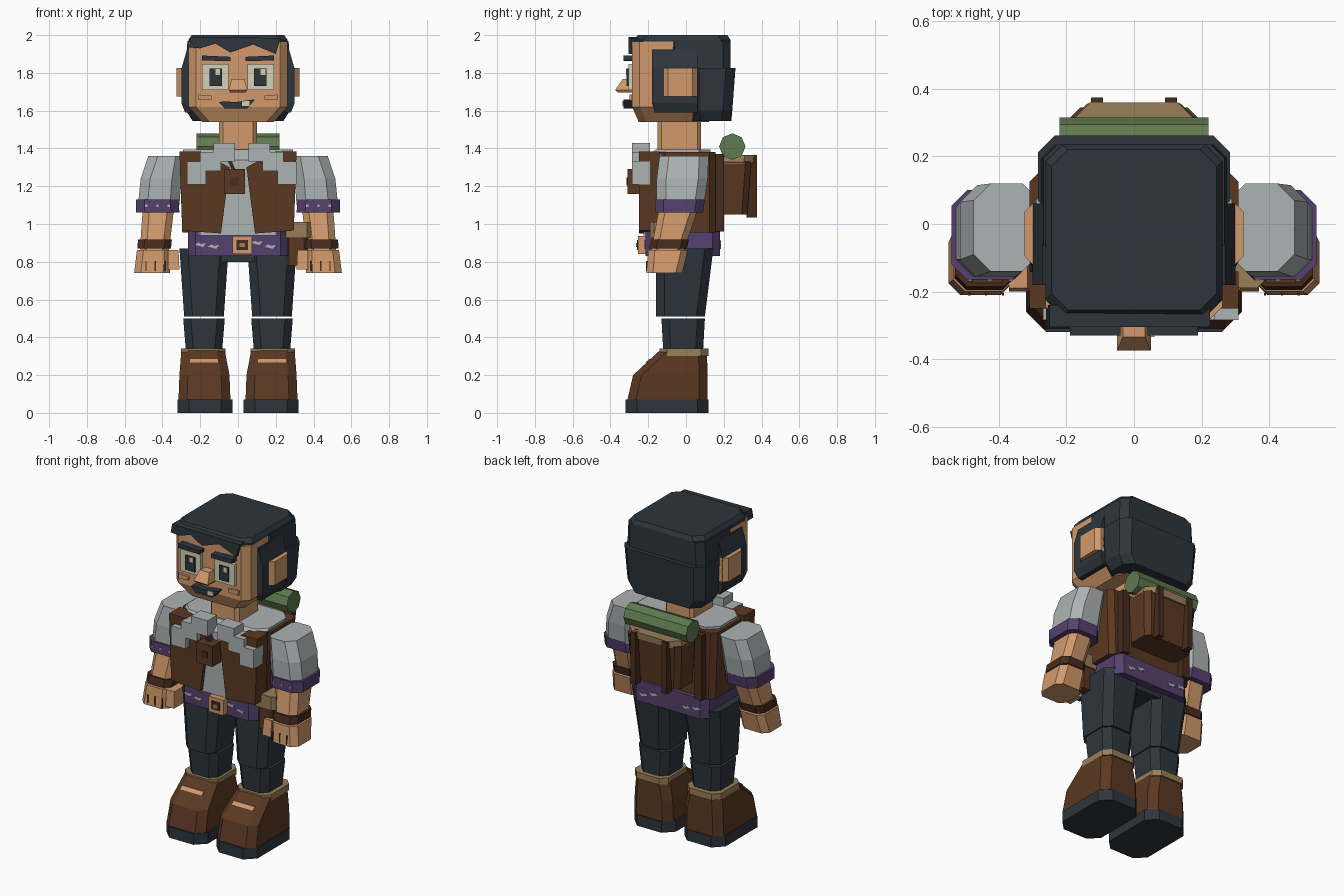
import bpy
import bmesh
import math

if "Cube" in bpy.data.objects:
    bpy.data.objects.remove(bpy.data.objects["Cube"], do_unlink=True)


def make_material(name, red, green, blue):
    """Flat colour from display values, stored as linear."""
    linear = [((c / 255 + .055) / 1.055) ** 2.4 for c in (red, green, blue)]
    material = bpy.data.materials.new(name)
    material.use_nodes = True
    material.diffuse_color = (*linear, 1)
    shader = next(n for n in material.node_tree.nodes if n.type == 'BSDF_PRINCIPLED')
    shader.inputs["Base Color"].default_value = (*linear, 1)
    return material


skin = make_material("skin", 209, 154, 108)
charcoal = make_material("charcoal", 45, 53, 60)
leather = make_material("leather_brown", 90, 56, 34)
dark_leather = make_material("dark_leather", 70, 43, 28)
purple = make_material("purple_cloth", 86, 65, 110)
shirt_grey = make_material("shirt_grey", 172, 178, 178)
green_cloth = make_material("green_cloth", 96, 122, 80)
tan = make_material("tan_canvas", 152, 126, 88)
cream = make_material("cream", 214, 208, 182)


def skin_rings(name, material, rings):
    """Join matching rings of points into a capped solid."""
    mesh = bpy.data.meshes.new(name)
    bm = bmesh.new()
    loops = [[bm.verts.new(point) for point in ring] for ring in rings]
    bm.faces.new(loops[0])
    bm.faces.new(loops[-1])
    for low, high in zip(loops, loops[1:]):
        for i in range(len(low)):
            j = (i + 1) % len(low)
            bm.faces.new((low[i], low[j], high[j], high[i]))
    bmesh.ops.recalc_face_normals(bm, faces=bm.faces)
    bm.to_mesh(mesh)
    bm.free()
    mesh.materials.append(material)
    thing = bpy.data.objects.new(name, mesh)
    bpy.context.collection.objects.link(thing)
    return thing


def flip(rings, centre):
    return [[(centre + centre - x, y, z) for x, y, z in ring] for ring in rings]


def emit(name, material, rings, pair, centre):
    if pair:
        skin_rings("left_" + name, material, rings)
        skin_rings("right_" + name, material, flip(rings, centre))
    else:
        skin_rings(name, material, rings)


def loft(name, material, *levels, cut=0, pair=False, centre=0):
    """Stack of rectangles (z, x0, x1, y0, y1) with corners cut off."""
    rings = []
    for z, x0, x1, y0, y1 in levels:
        c = cut
        if c:
            ring = [(x0 + c, y0), (x1 - c, y0), (x1, y0 + c), (x1, y1 - c),
                    (x1 - c, y1), (x0 + c, y1), (x0, y1 - c), (x0, y0 + c)]
        else:
            ring = [(x0, y0), (x1, y0), (x1, y1), (x0, y1)]
        rings.append([(x, y, z) for x, y in ring])
    emit(name, material, rings, pair, centre)


def box(name, material, x, y, z, **options):
    loft(name, material, (z[0], *x, *y), (z[1], *x, *y), **options)


def slab(name, material, outline, y, pair=False, centre=0):
    """Front outline of (x, z) points, extruded along y."""
    rings = [[(px, depth, pz) for px, pz in outline] for depth in y]
    emit(name, material, rings, pair, centre)


# Boots
box("boot_sole", charcoal, x=(.03, .32), y=(-.32, .12), z=(0, .07), cut=.06, pair=True)
loft("boot", leather, (.07, .04, .315, -.31, .115), (.2, .045, .31, -.28, .115),
     (.33, .07, .3, -.14, .11), cut=.045, pair=True)
box("boot_cuff", tan, x=(.067, .303), y=(-.14, .12), z=(.3, .34), cut=.04, pair=True)
loft("boot_lace", skin, (.268, .105, .255, -.214, -.18),
     (.285, .105, .255, -.195, -.16), pair=True)

# Legs
loft("shin", charcoal, (.32, .085, .275, -.12, .09), (.5, .07, .29, -.13, .1),
     cut=.04, pair=True)
loft("thigh", charcoal, (.51, .075, .285, -.16, .1), (.87, .05, .31, -.16, .145),
     cut=.045, pair=True)
box("hips", charcoal, x=(-.22, .22), y=(-.15, .13), z=(.8, .86), cut=.04)

# Belt with speckles and buckle
box("belt", purple, x=(-.265, .265), y=(-.215, .18), z=(.83, .96), cut=.04)
for number, (at, height) in enumerate([(-.2, .89), (-.13, .88), (.1, .9), (.17, .88)]):
    fleck = [(at - .03, height), (at - .01, height + .012), (at + .005, height + .004),
             (at + .03, height + .01), (at + .015, height - .012)]
    slab("belt_fleck_front_%d" % number, shirt_grey, fleck, y=(-.219, -.21))
    slab("belt_fleck_back_%d" % number, shirt_grey, fleck, y=(.175, .184))
box("buckle", skin, x=(-.03, .075), y=(-.255, -.2), z=(.84, .937))
box("buckle_inset", dark_leather, x=(-.007, .052), y=(-.26, -.252), z=(.863, .915))
box("buckle_pin", tan, x=(.008, .036), y=(-.264, -.256), z=(.877, .9))

# Belt pouch on the left hip
box("pouch", leather, x=(.25, .37), y=(-.17, -.03), z=(.78, .94), cut=.02)
box("pouch_flap", tan, x=(.235, .385), y=(-.19, -.02), z=(.925, 1.01), cut=.02)

# Torso, vest and pendant
loft("shirt_body", shirt_grey, (.94, -.26, .26, -.225, .13), (1.34, -.29, .29, -.225, .13),
     (1.395, -.29, .29, -.16, .13), cut=.06)
loft("vest_back", leather, (.955, -.295, .295, -.17, .155), (1.38, -.31, .31, -.14, .155),
     cut=.03)
slab("vest_front", leather, [(.31, 1.385), (.2, 1.385), (.045, 1.3), (.09, .95),
     (.295, .965)], y=(-.25, -.14), pair=True)
box("vest_back_strap", dark_leather, x=(.2, .25), y=(.15, .2), z=(.96, 1.37), pair=True)
for part, x, z in [("inner", (.055, .17), (1.33, 1.43)), ("middle", (.13, .24), (1.28, 1.38)),
                   ("outer", (.21, .31), (1.21, 1.33))]:
    box("collar_" + part, shirt_grey, x=x, y=(-.285, -.19), z=z, pair=True, centre=.02)
slab("pendant_cord", dark_leather, [(-.07, 1.37), (-.05, 1.37), (-.01, 1.28), (-.03, 1.28)],
     y=(-.265, -.22))
box("pendant", leather, x=(-.075, .037), y=(-.31, -.22), z=(1.16, 1.29))
box("pendant_stud", dark_leather, x=(-.04, .002), y=(-.314, -.308), z=(1.205, 1.245))

# Arms
loft("sleeve", shirt_grey, (1.1, .31, .53, -.155, .095), (1.24, .3, .515, -.155, .115),
     (1.36, .28, .475, -.14, .12), cut=.05, pair=True)
loft("sleeve_cuff", purple, (1.06, .31, .54, -.165, .09), (1.13, .315, .54, -.165, .1),
     cut=.045, pair=True)
for number, at in enumerate((.36, .42, .48)):
    box("cuff_stud_%d" % number, shirt_grey, x=(at, at + .012), y=(-.169, -.16),
        z=(1.09, 1.102), pair=True)
loft("forearm", skin, (.86, .365, .52, -.185, -.01), (1.07, .34, .505, -.145, .06),
     cut=.035, pair=True)
loft("bracelet", dark_leather, (.87, .355, .532, -.195, .005), (.917, .35, .53, -.185, .015),
     cut=.035, pair=True)
loft("hand", skin, (.74, .36, .55, -.21, -.02), (.862, .355, .535, -.2, .01),
     cut=.035, pair=True)
loft("thumb", skin, (.76, .31, .37, -.2, -.1), (.862, .315, .37, -.19, -.08), pair=True)
for number, at in enumerate((.385, .435, .485)):
    box("finger_gap_%d" % number, dark_leather, x=(at, at + .006), y=(-.212, -.204),
        z=(.75, .805), pair=True)

# Backpack and bedroll
loft("backpack", leather, (1.05, -.17, .17, .15, .325), (1.33, -.19, .19, .15, .345), cut=.03)
loft("backpack_lid", tan, (1.32, -.19, .19, .15, .355), (1.365, -.18, .18, .15, .36), cut=.05)
box("backpack_strap", dark_leather, x=(.092, .127), y=(.32, .375), z=(1.035, 1.365), pair=True)
roll = [[(x, .245 + .07 * math.cos(k * math.pi / 4), 1.41 + .07 * math.sin(k * math.pi / 4))
         for k in range(8)] for x in (-.22, .22)]
skin_rings("bedroll", green_cloth, roll)

# Head, ears and nose
box("neck", skin, x=(-.1, .1), y=(-.15, .08), z=(1.37, 1.56), cut=.02)
loft("head", skin, (1.54, -.19, .19, -.25, .12), (1.62, -.262, .262, -.285, .18),
     (1.965, -.262, .262, -.285, .18), cut=.04)
box("ear", skin, x=(.25, .325), y=(-.12, .06), z=(1.675, 1.825), cut=.025, pair=True)
loft("nose", skin, (1.695, -.04, .04, -.36, -.27), (1.71, -.05, .05, -.375, -.27),
     (1.768, -.033, .033, -.335, -.27))
slab("cheek", skin, [(.14, 1.66), (.21, 1.655), (.21, 1.685), (.14, 1.68)],
     y=(-.3, -.27), pair=True)

# Eyes, brows and mouth
box("eye_white", cream, x=(.05, .19), y=(-.305, -.28), z=(1.71, 1.848), pair=True)
box("pupil", charcoal, x=(.085, .152), y=(-.314, -.3), z=(1.73, 1.822), pair=True)
for side, at in (("left", .12), ("right", -.12)):
    box(side + "_eye_glint", cream, x=(at, at + .026), y=(-.318, -.312), z=(1.79, 1.82))
slab("brow", charcoal, [(.04, 1.862), (.19, 1.866), (.19, 1.892), (.04, 1.885)],
     y=(-.33, -.28), pair=True)
slab("mouth", charcoal, [(-.1, 1.645), (-.07, 1.612), (.05, 1.612), (.09, 1.66), (-.02, 1.645),
     (-.07, 1.65)], y=(-.33, -.28))
box("tooth", cream, x=(.02, .06), y=(-.335, -.327), z=(1.625, 1.65))

# Hair
loft("hair_cap", charcoal, (1.95, -.262, .262, -.275, .235), (1.975, -.262, .262, -.275, .235),
     (2, -.245, .245, -.255, .22), cut=.05)
loft("hair_crown", charcoal, (1.82, -.275, .275, -.1, .235), (1.97, -.268, .268, -.1, .235),
     cut=.04)
loft("hair_nape", charcoal, (1.545, -.24, .24, .03, .24), (1.6, -.275, .275, .02, .245),
     (1.825, -.285, .285, .02, .262), cut=.05)
loft("temple", charcoal, (1.59, .25, .28, -.165, .06), (1.64, .25, .3, -.18, .06),
     (1.82, .25, .3, -.18, .06), (1.925, .25, .27, -.18, .06), pair=True)
slab("fringe", charcoal, [(-.25, 1.99), (-.26, 1.935), (-.2, 1.93), (-.12, 1.955),
     (-.04, 1.908), (.08, 1.95), (.2, 1.9), (.225, 1.985)], y=(-.305, -.24))
